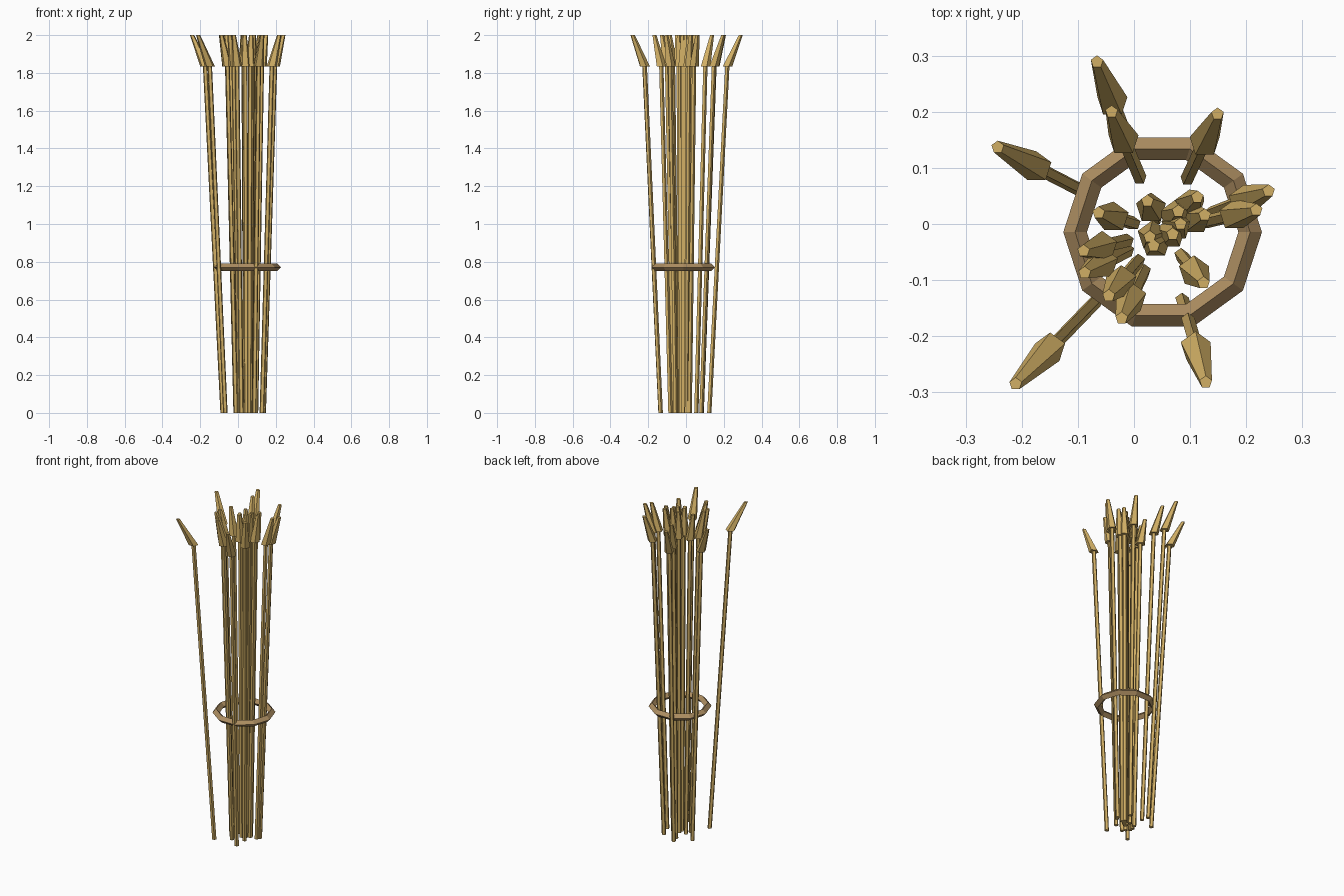
import bpy, bmesh, math
from mathutils import Vector

if "Cube" in bpy.data.objects:
    bpy.data.objects.remove(bpy.data.objects["Cube"])

CENTRE = Vector((0.051, -0.0145))
NECK_Z, TOP_Z = 1.835, 2.0
SIDES = 5

# Tip positions (x, y) of the reeds; each one leans away from the bundle centre
TIPS = [(-.066, .289), (-.04, .2), (.149, .196), (-.243, .137), (-.211, -.285),
        (.128, -.282), (.24, .059), (.218, .025), (-.063, .02), (-.09, -.048),
        (-.088, -.087), (-.045, -.128), (-.022, -.168), (.124, -.105), (.024, .041),
        (.113, .048), (.079, .023), (.126, .016), (.083, 0), (.069, -.018),
        (.028, -.023), (.035, -.039)]


def material(name, rgb):
    m = bpy.data.materials.new(name)
    m.diffuse_color = (*rgb, 1)
    m.use_nodes = True
    m.node_tree.nodes["Principled BSDF"].inputs["Base Color"].default_value = m.diffuse_color
    return m


def ring(bm, centre, z, r):
    return [bm.verts.new((centre.x - r * math.sin(a), centre.y + r * math.cos(a), z))
            for a in (2 * math.pi * i / SIDES for i in range(SIDES))]


def prism(bm, c0, z0, r0, c1, z1, r1):
    low, high = ring(bm, c0, z0, r0), ring(bm, c1, z1, r1)
    bm.faces.new(low[::-1])
    bm.faces.new(high)
    for i in range(SIDES):
        j = (i + 1) % SIDES
        bm.faces.new((low[i], low[j], high[j], high[i]))


straw = material("straw", (.64, .43, .13))
binding = material("binding", (.42, .27, .12))

# Reeds: thin stem plus a tapered head bent further outward
for n, tip in enumerate(TIPS, 1):
    out = Vector(tip) - CENTRE
    base, neck = CENTRE + out * 0.45, CENTRE + out * 0.765
    bm = bmesh.new()
    prism(bm, base, 0, 0.0125, neck, NECK_Z, 0.0125)
    prism(bm, neck, NECK_Z, 0.028, Vector(tip), TOP_Z, 0.0115)
    mesh = bpy.data.meshes.new(f"reed_{n:02d}")
    bm.to_mesh(mesh)
    bm.free()
    mesh.materials.append(straw)
    bpy.context.collection.objects.link(bpy.data.objects.new(f"reed_{n:02d}", mesh))

# Binding hoop
bpy.ops.mesh.primitive_torus_add(major_segments=10, minor_segments=4,
                                 major_radius=0.156, minor_radius=0.021,
                                 location=(CENTRE.x, CENTRE.y, 0.771))
hoop = bpy.context.object
hoop.name = "binding_hoop"
hoop.data.materials.append(binding)
hoop.data.polygons.foreach_set("use_smooth", [False] * len(hoop.data.polygons))
